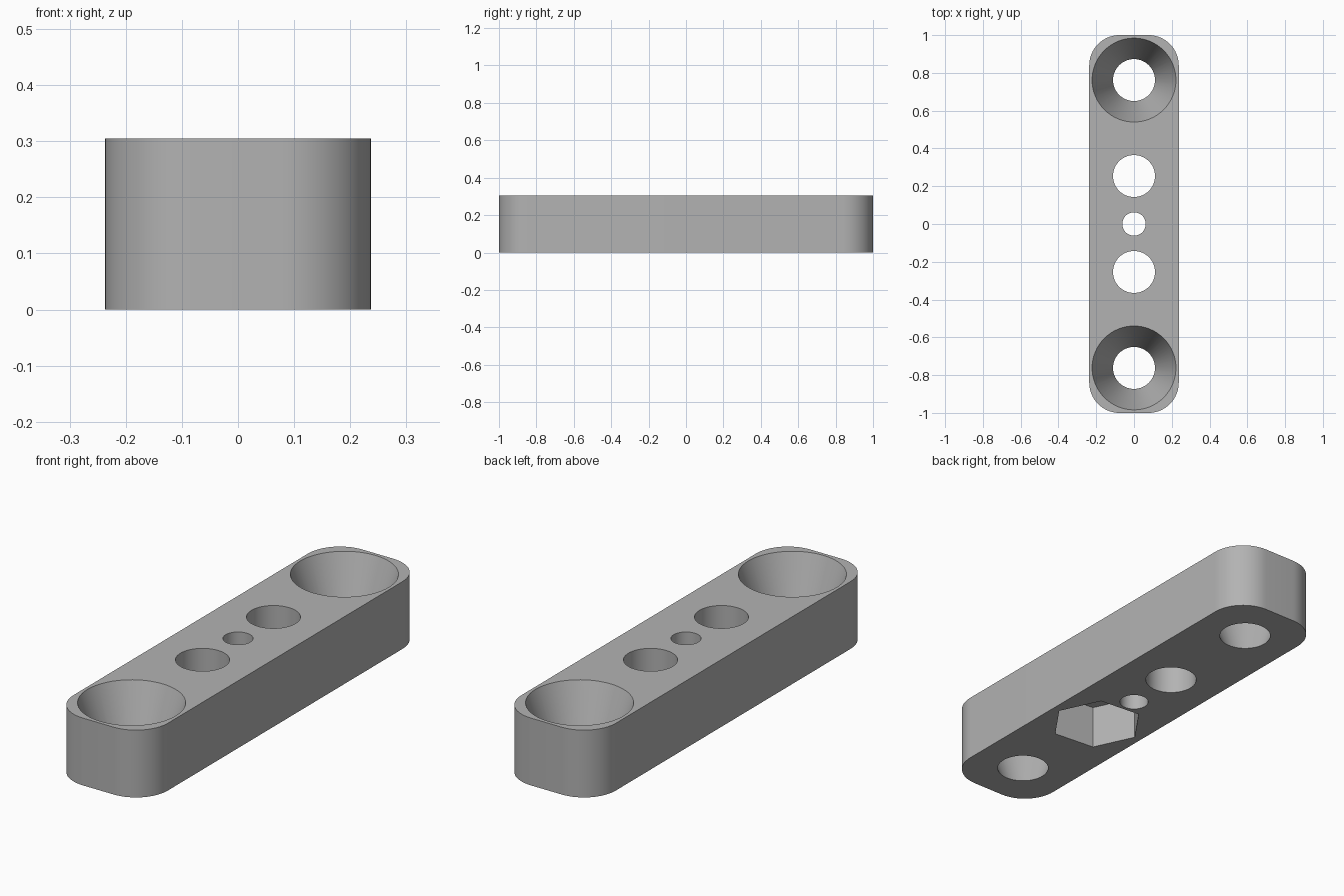
import bpy, bmesh, math
from mathutils import Matrix

cube = bpy.data.objects.get("Cube")
if cube:
    bpy.data.objects.remove(cube, do_unlink=True)

WIDTH, LENGTH, HEIGHT, CORNER = 0.474, 2.0, 0.305, 0.16
HOLE, SINK, PIN, NUT = 0.111, 0.222, 0.062, 0.203
OVER = 0.02  # cutters overshoot the faces

grey = bpy.data.materials.new("grey plastic")
grey.use_nodes = True
colour = (0.45, 0.45, 0.45, 1)
grey.diffuse_color = colour
grey.node_tree.nodes["Principled BSDF"].inputs["Base Color"].default_value = colour


def to_object(name, bm):
    mesh = bpy.data.meshes.new(name)
    bmesh.ops.recalc_face_normals(bm, faces=bm.faces)
    bm.to_mesh(mesh)
    bm.free()
    mesh.materials.append(grey)
    obj = bpy.data.objects.new(name, mesh)
    bpy.context.collection.objects.link(obj)
    return obj


def cutter(name, y, z0, z1, r0, r1, sides=64, turn=0):
    bm = bmesh.new()
    place = Matrix.Translation((0, y, (z0 + z1) / 2)) @ Matrix.Rotation(turn, 4, "Z")
    bmesh.ops.create_cone(bm, cap_ends=True, segments=sides, radius1=r0, radius2=r1,
                          depth=z1 - z0, matrix=place)
    obj = to_object(name, bm)
    obj.hide_render = True
    return obj


# Rounded bar: four corner arcs extruded upward
bm = bmesh.new()
outline = []
steps = 16
for corner, (sx, sy) in enumerate([(1, 1), (-1, 1), (-1, -1), (1, -1)]):
    for i in range(steps + 1):
        a = math.pi / 2 * (corner + i / steps)
        outline.append(bm.verts.new((sx * (WIDTH / 2 - CORNER) + CORNER * math.cos(a),
                                     sy * (LENGTH / 2 - CORNER) + CORNER * math.sin(a), 0)))
base = bm.faces.new(outline)
top = bmesh.ops.extrude_face_region(bm, geom=[base], use_keep_orig=True)["geom"]
bmesh.ops.translate(bm, vec=(0, 0, HEIGHT),
                    verts=[g for g in top if isinstance(g, bmesh.types.BMVert)])
bar = to_object("mounting_bar", bm)

# Conical end holes, straight middle holes, pin hole and hexagonal nut pocket
flare = (SINK - HOLE) / HEIGHT * OVER
low, high = -OVER, HEIGHT + OVER
cutters = [cutter("pin_hole", 0, low, high, PIN, PIN)]
for side in (-1, 1):
    cutters.append(cutter("cone_hole", side * 0.762, low, high, HOLE - flare, SINK + flare))
    cutters.append(cutter("bolt_hole", side * 0.254, low, high, HOLE, HOLE))
cutters.append(cutter("nut_pocket", -0.254, low, 0.2, NUT, NUT, 6, math.radians(85)))

bpy.context.view_layer.objects.active = bar
for c in cutters:
    mod = bar.modifiers.new(c.name, "BOOLEAN")
    mod.operation, mod.solver, mod.object = "DIFFERENCE", "EXACT", c
    bpy.ops.object.modifier_apply(modifier=mod.name)
for c in cutters:
    bpy.data.objects.remove(c, do_unlink=True)

bpy.ops.object.select_all(action="DESELECT")
bar.select_set(True)
bpy.ops.object.shade_smooth_by_angle(angle=math.radians(30))
